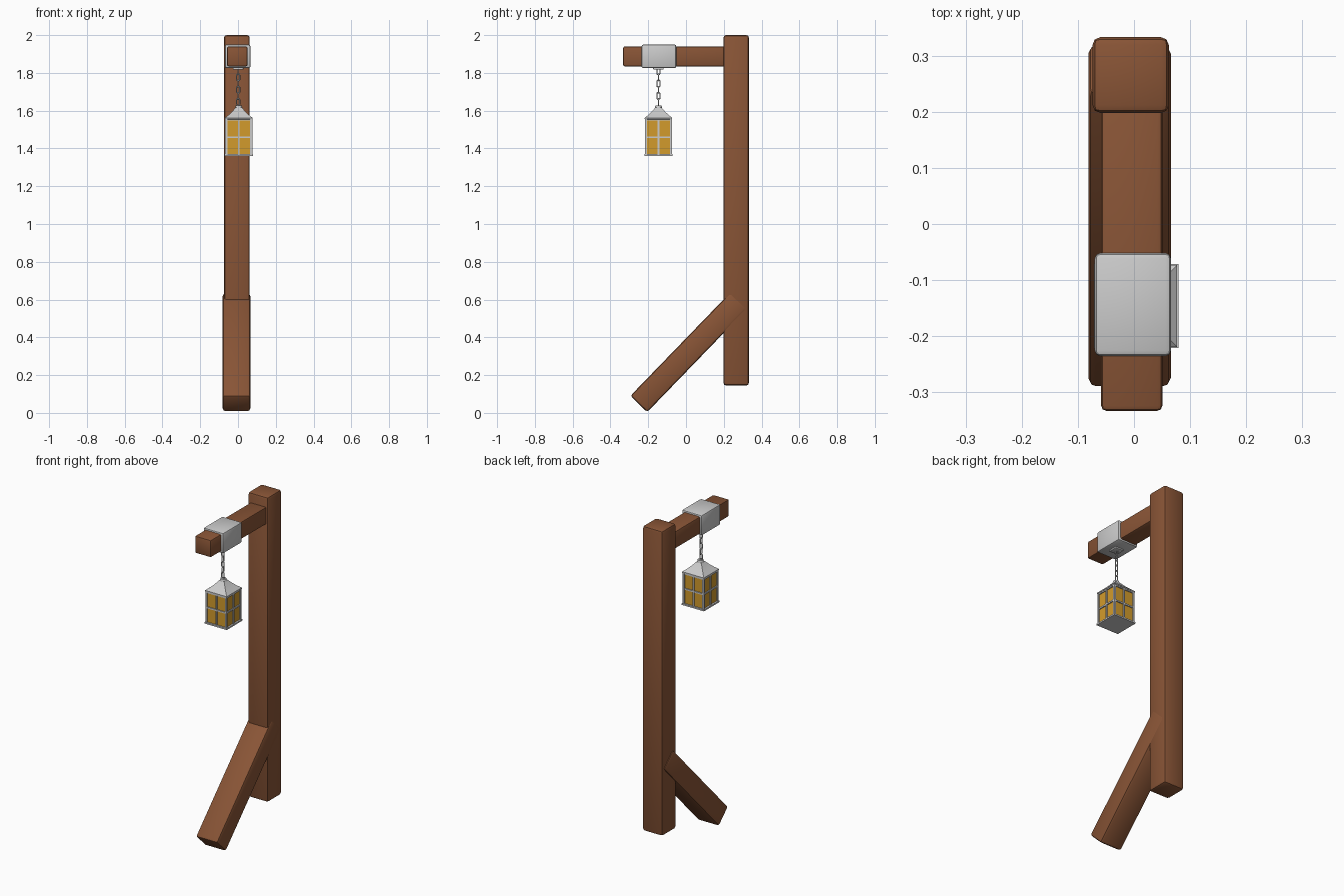
import bpy, bmesh, math
from mathutils import Matrix, Vector

if "Cube" in bpy.data.objects:
    bpy.data.objects.remove(bpy.data.objects["Cube"])


def material(name, rgb):
    m = bpy.data.materials.new(name)
    m.diffuse_color = (*rgb, 1)
    m.use_nodes = True
    m.node_tree.nodes["Principled BSDF"].inputs["Base Color"].default_value = m.diffuse_color
    return m


wood = material("wood", (0.25, 0.09, 0.037))
amber = material("amber_glass", (0.65, 0.33, 0.025))


def finish(name, bm, mat=None, smooth=None):
    bmesh.ops.recalc_face_normals(bm, faces=bm.faces)
    me = bpy.data.meshes.new(name)
    bm.to_mesh(me)
    bm.free()
    ob = bpy.data.objects.new(name, me)
    bpy.context.collection.objects.link(ob)
    if mat:
        me.materials.append(mat)
    if smooth:
        bpy.ops.object.select_all(action='DESELECT')
        ob.select_set(True)
        bpy.context.view_layer.objects.active = ob
        bpy.ops.object.shade_smooth_by_angle(angle=math.radians(smooth))
    return ob


def add_box(bm, centre, size, rot=Matrix()):
    m = Matrix.Translation(centre) @ rot @ Matrix.Diagonal((*size, 1))
    bmesh.ops.create_cube(bm, size=1, matrix=m)


def beam(name, centre, size, mat=None, rot=Matrix(), bevel=0.014):
    bm = bmesh.new()
    add_box(bm, centre, size, rot)
    bmesh.ops.bevel(bm, geom=bm.edges[:], offset=bevel, segments=2,
                    profile=0.5, affect='EDGES')
    return finish(name, bm, mat, 40)


# timber post, arm and slanted brace
beam("post", (-0.006, 0.2655, 1.0725), (0.136, 0.135, 1.855), wood)
beam("arm", (-0.004, -0.041, 1.8875), (0.109, 0.584, 0.105), wood, bevel=0.009)
low, high = Vector((-0.008, -0.250, 0.047)), Vector((-0.008, 0.279, 0.594))
d = high - low
beam("brace", (low + high) / 2, (0.147, 0.124, d.length), wood,
     Matrix.Rotation(-math.atan2(d.y, d.z), 4, 'X'))

# iron sleeve around the arm
beam("sleeve", (-0.002, -0.1435, 1.8875), (0.136, 0.184, 0.125), bevel=0.01)

CX, CY = 0.004, -0.146

# hanging plate under the sleeve
beam("hanging_plate", (CX - 0.003, CY, 1.823), (0.055, 0.055, 0.012), bevel=0.003)

# chain of alternating oval links
def add_link(bm, z, turn, half=0.0215, r=0.0085, wire=0.0032, sides=6):
    path = []
    for i in range(12):
        a = math.tau * (i + 0.5) / 12
        straight = half - r - wire
        path.append((r * math.cos(a), r * math.sin(a) + math.copysign(straight, math.sin(a)), a))
    rot = Matrix.Rotation(turn, 3, 'Z')
    rings = []
    for x, h, a in path:
        ring = []
        for j in range(sides):
            b = math.tau * j / sides
            p = Vector((x + wire * math.cos(b) * math.cos(a), wire * math.sin(b),
                        h + wire * math.cos(b) * math.sin(a)))
            ring.append(bm.verts.new(rot @ p + Vector((CX - 0.003, CY, z))))
        rings.append(ring)
    for i in range(12):
        r0, r1 = rings[i], rings[(i + 1) % 12]
        for j in range(sides):
            k = (j + 1) % sides
            bm.faces.new((r0[j], r0[k], r1[k], r1[j]))


bm = bmesh.new()
for i in range(6):
    add_link(bm, 1.646 + i * 0.0325, (i % 2) * math.pi / 2)
finish("chain", bm, smooth=60)

# square concave roof lofted from half-widths and heights
bm = bmesh.new()
profile = [(0.064, 1.553), (0.073, 1.555), (0.073, 1.562), (0.053, 1.578),
           (0.036, 1.594), (0.022, 1.610), (0.017, 1.616)]
rings = []
for w, z in profile:
    rings.append([bm.verts.new((CX + sx * w, CY + sy * w, z))
                  for sx, sy in ((-1, -1), (1, -1), (1, 1), (-1, 1))])
for a, b in zip(rings, rings[1:]):
    for j in range(4):
        k = (j + 1) % 4
        bm.faces.new((a[j], a[k], b[k], b[j]))
bm.faces.new(rings[0])
bm.faces.new(rings[-1])
finish("lantern_roof", bm, smooth=40)

# round finial cap
bm = bmesh.new()
bmesh.ops.create_cone(bm, cap_ends=True, segments=16, radius1=0.02, radius2=0.016,
                      depth=0.016, matrix=Matrix.Translation((CX, CY, 1.620)))
finish("roof_cap", bm, smooth=40)

# lantern base plate
bm = bmesh.new()
add_box(bm, (CX, CY, 1.365), (0.15, 0.15, 0.009))
finish("lantern_base", bm)

# metal frame: corner posts, rails and glazing bars on four sides
bm = bmesh.new()
zm, h = 1.46, 0.196
for s in range(4):
    turn = Matrix.Rotation(s * math.pi / 2, 4, 'Z')

    def bar(off, size):
        add_box(bm, Vector((CX, CY, zm)) + turn @ Vector(off), size, turn)
    bar((0.066, -0.066, 0), (0.011, 0.011, h))
    bar((0, -0.066, 0), (0.009, 0.010, h))
    for z in (-0.001, 0.092):
        bar((0, -0.066, z), (0.132, 0.009, 0.009))
finish("lantern_frame", bm)

# amber panes
bm = bmesh.new()
for s in range(4):
    turn = Matrix.Rotation(s * math.pi / 2, 4, 'Z')
    add_box(bm, Vector((CX, CY, zm)) + turn @ Vector((0, -0.063, 0)),
            (0.126, 0.003, 0.19), turn)
finish("lantern_panes", bm, amber)
